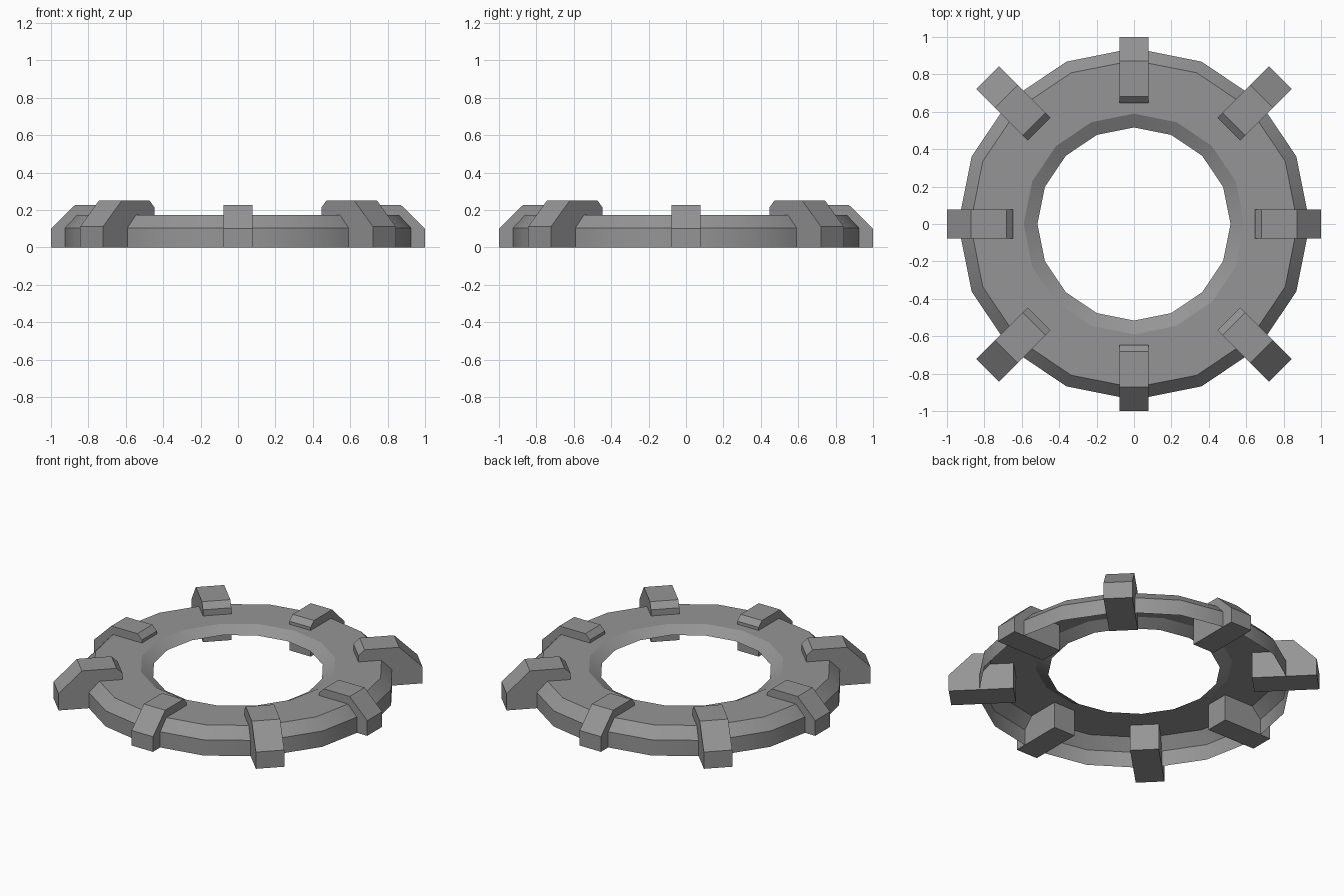
import bpy, bmesh, math
from mathutils import Matrix

if "Cube" in bpy.data.objects:
    bpy.data.objects.remove(bpy.data.objects["Cube"])

grey = bpy.data.materials.new("mid_grey")
grey.diffuse_color = (0.3, 0.3, 0.3, 1)
grey.use_nodes = True
grey.node_tree.nodes["Principled BSDF"].inputs["Base Color"].default_value = grey.diffuse_color


def make_object(name, bm):
    mesh = bpy.data.meshes.new(name)
    bm.to_mesh(mesh)
    bm.free()
    mesh.materials.append(grey)
    ob = bpy.data.objects.new(name, mesh)
    bpy.context.collection.objects.link(ob)
    return ob


# Ring: open-bottomed shell, 16 sides, (radius, z) profile from outer foot to inner lip
SIDES = 16
profile = [(0.94, 0), (0.94, 0.104), (0.875, 0.173), (0.59, 0.173), (0.516, 0.132)]
bm = bmesh.new()
loops = []
for r, z in profile:
    loops.append([bm.verts.new((r * math.cos(i * math.tau / SIDES),
                                r * math.sin(i * math.tau / SIDES), z))
                  for i in range(SIDES)])
for a, b in zip(loops, loops[1:]):
    for i in range(SIDES):
        j = (i + 1) % SIDES
        bm.faces.new((a[i], a[j], b[j], b[i]))
ring = make_object("ring", bm)
bpy.context.view_layer.objects.active = ring
ring.select_set(True)
bpy.ops.object.shade_smooth_by_angle(angle=math.radians(25))
ring.select_set(False)

# Clamps: eight chamfered blocks across the ring, the diagonal ones slightly larger
clamp_side = [(0.648, 0), (1.0, 0), (1.0, 0.1), (0.872, 0.226), (0.682, 0.226), (0.648, 0.193)]
WIDTH = 0.156
for k in range(8):
    bm = bmesh.new()
    face = bm.faces.new([bm.verts.new((x, -WIDTH / 2, z)) for x, z in clamp_side])
    ext = bmesh.ops.extrude_face_region(bm, geom=[face], use_keep_orig=True)
    moved = [v for v in ext["geom"] if isinstance(v, bmesh.types.BMVert)]
    bmesh.ops.translate(bm, verts=moved, vec=(0, WIDTH, 0))
    bmesh.ops.recalc_face_normals(bm, faces=bm.faces)
    size = 1.107 if k % 2 else 1.0
    bm.transform(Matrix.Rotation(k * math.tau / 8, 4, 'Z') @ Matrix.Scale(size, 4))
    make_object(f"clamp_{k + 1}", bm)
